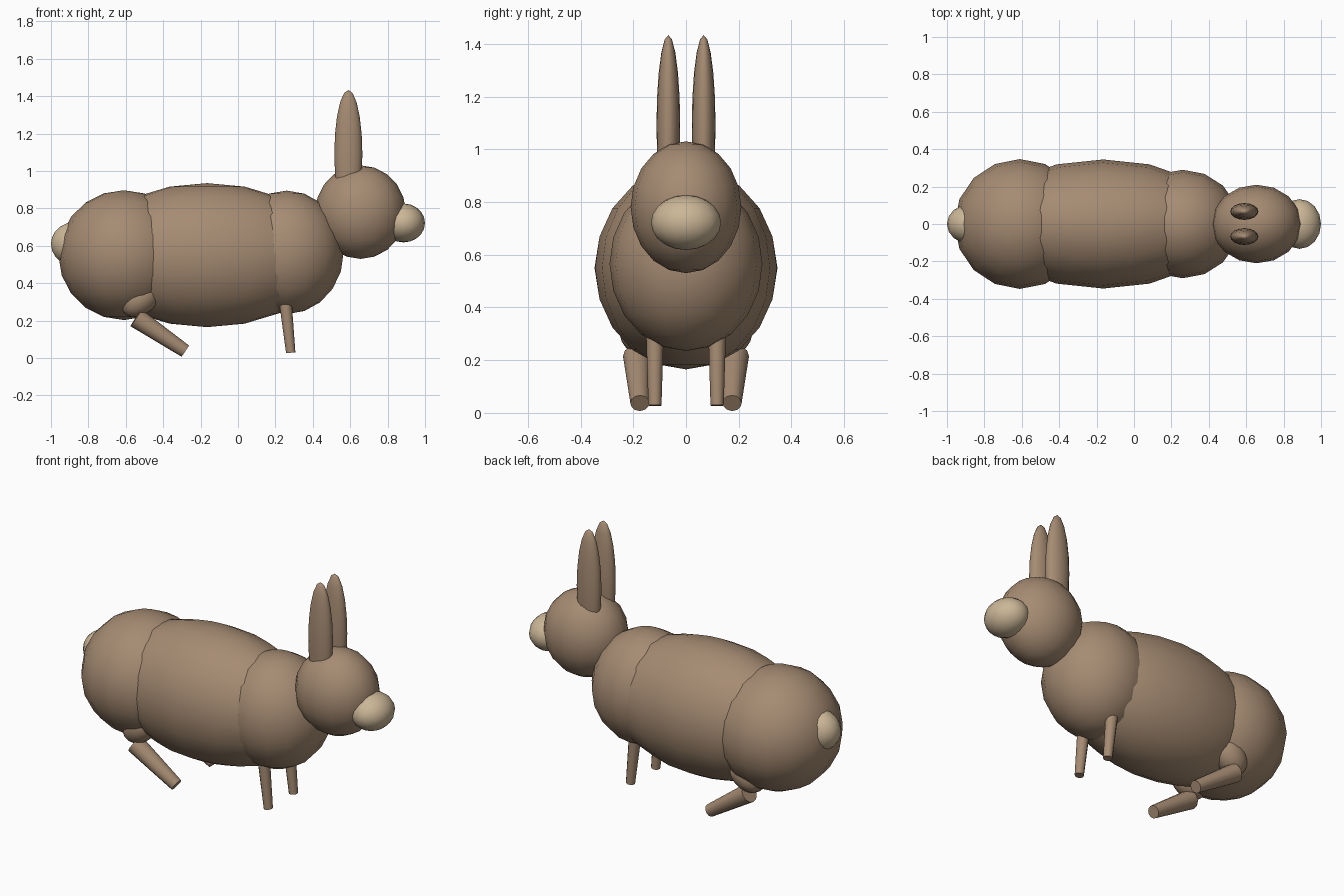
import bpy, math
from mathutils import Vector

if "Cube" in bpy.data.objects:
    bpy.data.objects.remove(bpy.data.objects["Cube"])


def material(name, color):
    m = bpy.data.materials.new(name)
    m.diffuse_color = (*color, 1)
    m.use_nodes = True
    m.node_tree.nodes["Principled BSDF"].inputs["Base Color"].default_value = m.diffuse_color
    return m


FUR = material("brown_fur", (0.38, 0.26, 0.17))
PALE = material("pale_fur", (0.60, 0.47, 0.31))


def finish(name, mat, angle):
    ob = bpy.context.object
    ob.name = name
    ob.data.materials.append(mat)
    bpy.ops.object.shade_smooth_by_angle(angle=math.radians(angle))
    return ob


def ellipsoid(name, loc, radii, mat=FUR, tilt=0):
    bpy.ops.mesh.primitive_uv_sphere_add(segments=16, ring_count=10, radius=1, location=loc)
    ob = bpy.context.object
    ob.scale = radii
    ob.rotation_euler = (0, math.radians(tilt), 0)
    bpy.ops.object.transform_apply(location=False, rotation=True, scale=True)
    return finish(name, mat, 60)


def limb(name, start, end, r1, r2):
    a, b = Vector(start), Vector(end)
    d = b - a
    bpy.ops.mesh.primitive_cone_add(vertices=12, radius1=r1, radius2=r2,
                                    depth=d.length, location=(a + b) / 2)
    bpy.context.object.rotation_euler = d.to_track_quat('Z', 'Y').to_euler()
    return finish(name, FUR, 40)


# Trunk and head
ellipsoid("body", (-0.165, 0, 0.55), (0.65, 0.345, 0.385))
ellipsoid("haunch", (-0.61, 0, 0.55), (0.35, 0.347, 0.347))
ellipsoid("chest", (0.26, 0, 0.565), (0.305, 0.29, 0.33))
ellipsoid("head", (0.655, 0, 0.78), (0.242, 0.21, 0.25))

# Pale muzzle and tail
ellipsoid("muzzle", (0.885, 0, 0.722), (0.115, 0.133, 0.104), PALE)
ellipsoid("tail", (-0.88, 0, 0.61), (0.12, 0.105, 0.115), PALE)

# Paired ears and legs
for side, s in (("right", -1), ("left", 1)):
    ellipsoid(f"{side}_ear", (0.59, s * 0.067, 1.09), (0.075, 0.045, 0.343))
    limb(f"{side}_front_leg", (0.245, s * 0.118, 0.38), (0.282, s * 0.118, 0.028), 0.036, 0.025)
    ellipsoid(f"{side}_thigh", (-0.52, s * 0.17, 0.32), (0.12, 0.085, 0.085), tilt=-42)
    limb(f"{side}_hind_foot", (-0.545, s * 0.185, 0.215), (-0.282, s * 0.175, 0.037), 0.054, 0.036)
